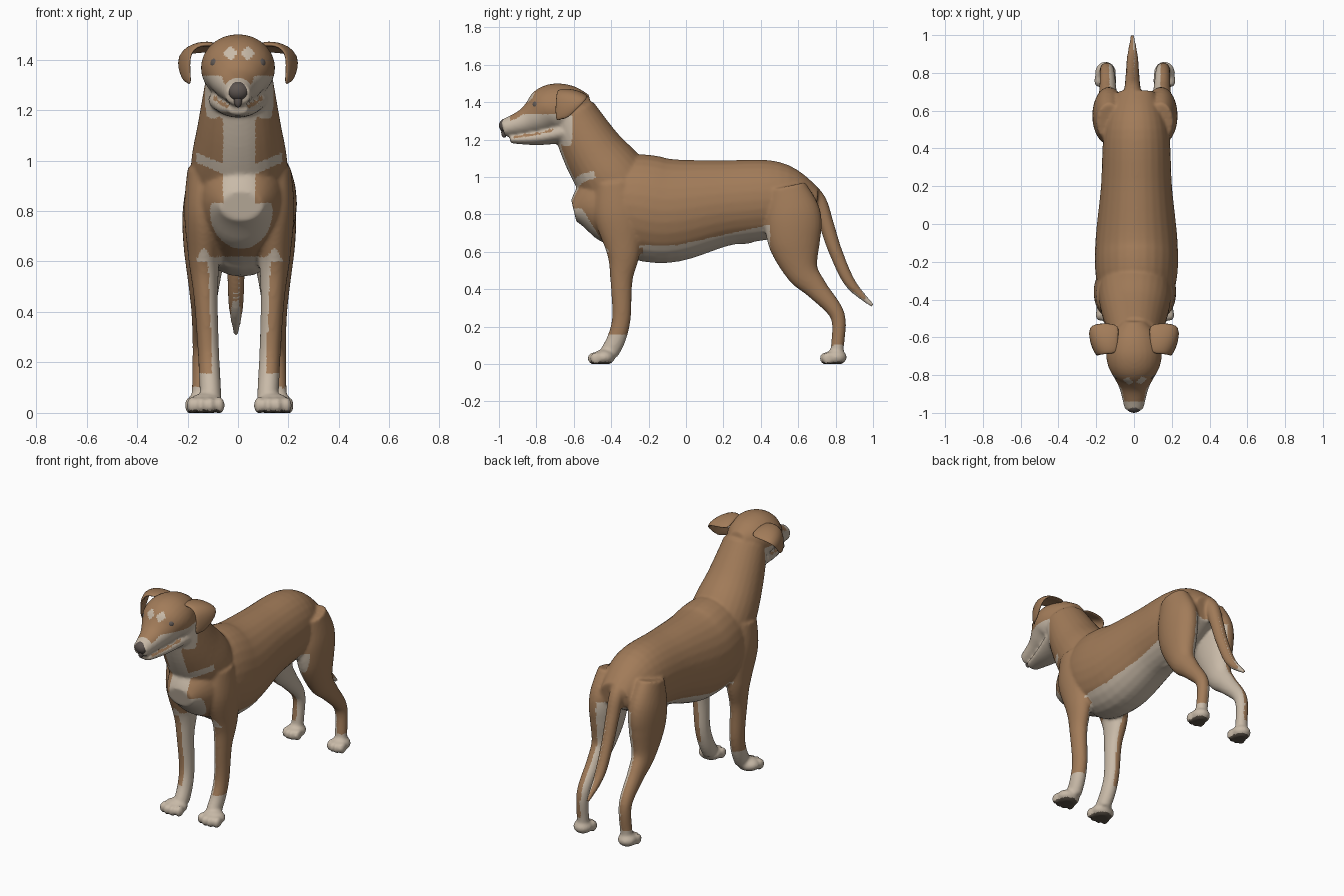
import bpy, bmesh, math
from mathutils import Vector, Matrix

cube = bpy.data.objects.get("Cube")
if cube:
    bpy.data.objects.remove(cube, do_unlink=True)


def material(name, red, green, blue):
    colour = (red, green, blue, 1)
    made = bpy.data.materials.new(name)
    made.use_nodes = True
    made.diffuse_color = colour
    made.node_tree.nodes["Principled BSDF"].inputs["Base Color"].default_value = colour
    return made


tan = material("tan fur", .36, .2, .1)
cream = material("cream fur", .58, .49, .39)
nose_grey = material("nose grey", .11, .09, .08)
eye_grey = material("eye grey", .12, .1, .09)
pad_dark = material("paw pad", .1, .08, .06)


def spline(before, start, end, after, t):
    """Catmull-Rom blend between two stations."""
    a, b, c, d = (Vector(station) for station in (before, start, end, after))
    return b + (t * (c - a) + t**2 * (2*a - 5*b + 4*c - d) + t**3 * (3*b - a - 3*c + d)) / 2


def loft(bm, stations, width, middle, sides=28, steps=6):
    """Elliptical tube through (y, z, half depth) stations; width and middle are rules."""
    padded = [stations[0], *stations, stations[-1]]
    path = [spline(*padded[i:i + 4], k / steps)
            for i in range(len(stations) - 1) for k in range(steps)]
    path.append(Vector(stations[-1]))
    rings = []
    for i, (y, z, depth) in enumerate(path):
        run = path[min(i + 1, len(path) - 1)] - path[max(i - 1, 0)]
        up = Vector((0, run.y, -run.x)).normalized()
        centre = Vector((middle(z), y, z))
        ring = []
        for k in range(sides):
            angle = math.tau * k / sides
            across = Vector((width(depth) * math.cos(angle), 0, 0))
            ring.append(bm.verts.new(centre + across + up * depth * math.sin(angle)))
        rings.append(ring)
    for ring, following in zip(rings, rings[1:]):
        for k in range(sides):
            bm.faces.new((ring[k - 1], ring[k], following[k], following[k - 1]))
    bm.faces.new(rings[0])
    bm.faces.new(rings[-1])


def ball(bm, centre, radii):
    bmesh.ops.create_uvsphere(
        bm, u_segments=24, v_segments=16, radius=1,
        matrix=Matrix.Translation(centre) @ Matrix.Diagonal((*radii, 1)))


def add_object(name, mesh):
    made = bpy.data.objects.new(name, mesh)
    bpy.context.scene.collection.objects.link(made)
    return made


def finish(name, bm, fur):
    bmesh.ops.recalc_face_normals(bm, faces=bm.faces)
    mesh = bpy.data.meshes.new(name)
    bm.to_mesh(mesh)
    bm.free()
    mesh.materials.append(fur)
    mesh.shade_smooth()
    return add_object(name, mesh)


bm = bmesh.new()

# Torso, with the sheath under the belly
torso = [(-.6, .82, .06), (-.5, .84, .17), (-.3, .85, .27), (-.1, .82, .28),
         (.2, .86, .23), (.5, .88, .2), (.7, .86, .08)]
loft(bm, torso, lambda depth: .05 + .6 * depth, lambda z: .013)
ball(bm, (.01, .3, .67), (.03, .08, .03))

# Neck
neck = [(-.3, .87, .19), (-.4, 1, .19), (-.5, 1.14, .165), (-.61, 1.34, .13)]
loft(bm, neck, lambda depth: depth, lambda z: .005)

# Skull with muzzle, and lower jaw
head = [(-.51, 1.39, .05), (-.57, 1.38, .1), (-.65, 1.37, .13), (-.73, 1.36, .13),
        (-.8, 1.32, .1), (-.87, 1.29, .07), (-.98, 1.26, .045)]
jaw = [(-.66, 1.24, .06), (-.8, 1.21, .04), (-.94, 1.2, .02)]
loft(bm, head, lambda depth: 1.1 * depth, lambda z: 0)
loft(bm, jaw, lambda depth: 2 * depth, lambda z: 0)

# Tail
tail = [(.6, .97, .05), (.7, .88, .045), (.75, .75, .04), (.8, .6, .036),
        (.88, .43, .03), (1, .31, .01)]
loft(bm, tail, lambda depth: depth, lambda z: -.008)

# Legs and paws
front_leg = [(-.38, .97, .1), (-.36, .8, .13), (-.335, .6, .09), (-.345, .45, .06),
             (-.345, .25, .05), (-.37, .14, .05), (-.41, .06, .05)]
hind_leg = [(.54, .95, .1), (.57, .8, .15), (.58, .65, .14), (.62, .5, .09),
            (.7, .4, .06), (.81, .26, .04), (.81, .1, .035), (.8, .04, .04)]
for side in (1, -1):
    for leg, foot, lean, paw, paw_y, paw_width in (
            (front_leg, .11, .05, .133, -.44, .072),
            (hind_leg, .155, -.03, .156, .8, .056)):
        loft(bm, leg, lambda depth: .02 + .45 * depth,
             lambda z: .005 + side * (foot + lean * min(z, .6)))
        x = .005 + side * paw
        ball(bm, (x, paw_y, .036), (paw_width, .06, .042))
        for toe in (-1.5, -.5, .5, 1.5):
            ball(bm, (x + toe * paw_width / 2, paw_y - .06 + abs(toe) * .013, .03),
                 (paw_width * .3, .033, .034))

# Fuse everything into one smooth skin
source = finish("skin_source", bm, tan)
fuse = source.modifiers.new("fuse", 'REMESH')
fuse.mode = 'VOXEL'
fuse.voxel_size = .009
relax = source.modifiers.new("relax", 'SMOOTH')
relax.iterations = 7
graph = bpy.context.evaluated_depsgraph_get()
skin = bpy.data.meshes.new_from_object(source.evaluated_get(graph))
bpy.data.objects.remove(source, do_unlink=True)
body = add_object("body", skin)
skin.shade_smooth()
for vertex in skin.vertices:
    vertex.co.z = max(vertex.co.z, 0)
skin.materials.clear()
for fur in (tan, cream, pad_dark):
    skin.materials.append(fur)


def is_cream(place, normal):
    x, y, z = place
    out = abs(x - .005)
    inward = -normal.x * math.copysign(1, x - .005)
    # Brow spots, muzzle and cheeks
    if z > 1.17:
        brow = y < -.72 and abs(out - .034) + abs(z - 1.425) < .03
        bridge = normal.z > .45 and y > -.94
        return brow or (y < -.61 and z < 1.335 and not bridge)
    # Throat, slanted breast bands and front of the chest
    if z > .83 and y < -.4:
        band = .92 < z - .42 * out < .96 and out < .17 and y < -.48
        return normal.y < -.1 and (out < .065 or band)
    if z > .6 and y < -.04 - .62 * z:
        return out < .19
    # Front legs
    if z < .62 and y < -.23:
        return z < .155 or out < .1 + .04 * z or inward > .5
    # Hind legs
    if z < .8 and y > .45:
        return z < .1 or inward > .25 or (normal.z < -.5 and out < .1)
    # Belly
    return -.25 < y < .48 and z < .635 + .22 * max(0, y + .05)


for face in skin.polygons:
    sole = face.center.z < .012 and face.normal.z < -.6
    face.material_index = 2 if sole else int(is_cream(face.center, face.normal))

# Nose
bm = bmesh.new()
ball(bm, (0, -.963, 1.275), (.043, .037, .038))
ball(bm, (0, -.972, 1.24), (.016, .016, .03))
finish("nose", bm, nose_grey)

# Eyes and folded ears
front_edge = [(.08, -.69, 1.455), (.15, -.69, 1.465), (.2, -.7, 1.42), (.18, -.7, 1.28)]
back_edge = [(.07, -.53, 1.43), (.15, -.52, 1.43), (.255, -.53, 1.415), (.21, -.64, 1.3)]
for side, label in ((1, "left"), (-1, "right")):
    bm = bmesh.new()
    ball(bm, (side * .08, -.796, 1.385), (.03, .026, .026))
    finish(label + "_eye", bm, eye_grey)

    bm = bmesh.new()
    mirror = Matrix.Diagonal((side, 1, 1))
    rows = []
    for front, back in zip(front_edge, back_edge):
        arch = (Vector(front) + Vector(back)) / 2 + Vector((.01, 0, .02))
        rows.append([bm.verts.new(mirror @ Vector(p)) for p in (front, arch, back)])
    for row, lower in zip(rows, rows[1:]):
        for k in range(2):
            bm.faces.new((row[k], row[k + 1], lower[k + 1], lower[k]))
    ear = finish(label + "_ear", bm, tan)
    thick = ear.modifiers.new("thickness", 'SOLIDIFY')
    thick.thickness = .022
    thick.offset = 0
    ear.modifiers.new("rounding", 'SUBSURF').levels = 2
